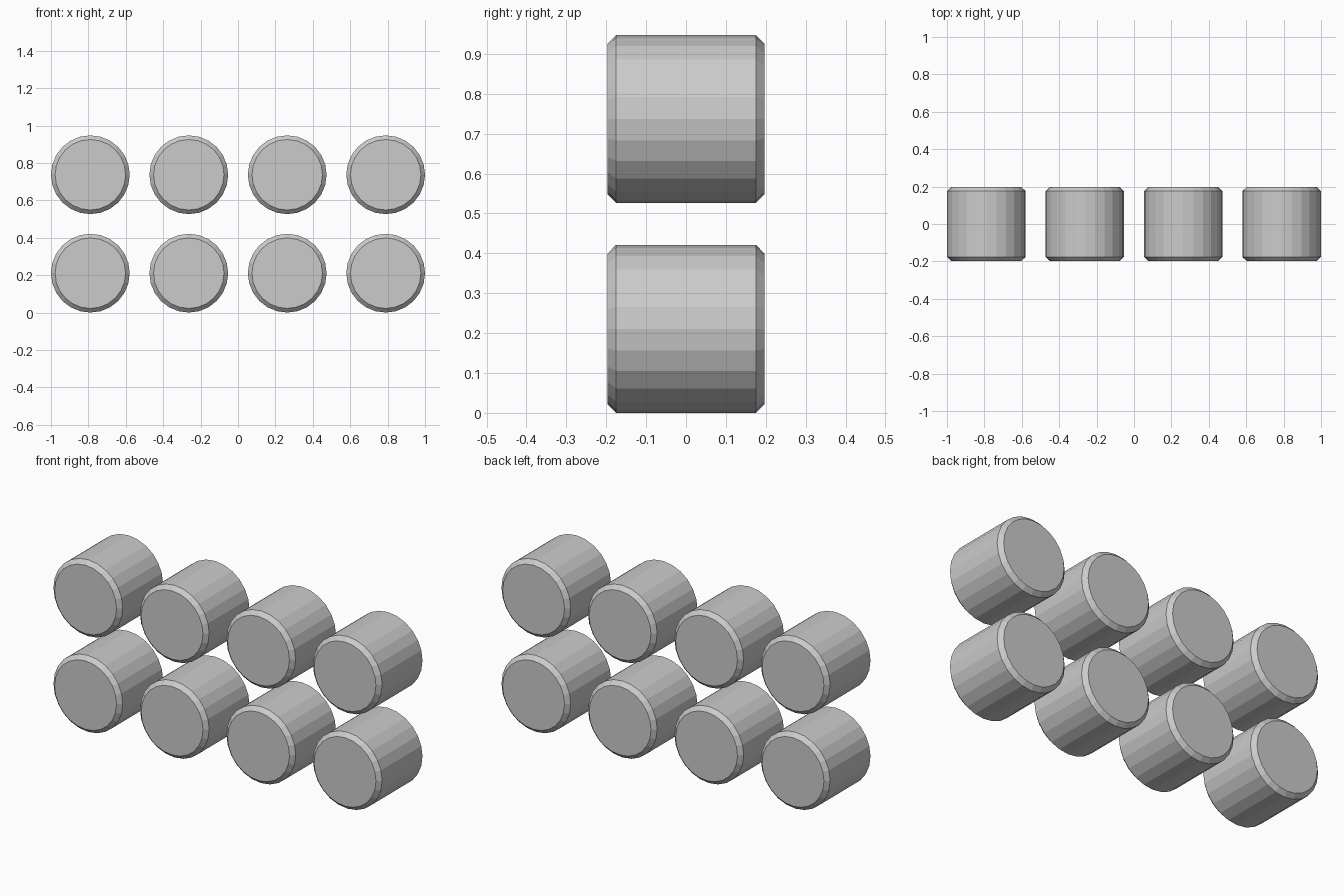
import bpy, math

if "Cube" in bpy.data.objects:
    bpy.data.objects.remove(bpy.data.objects["Cube"])

UNIT = 2 / 3.8            # spacing between barrel centres
RADIUS = 0.4 * UNIT
DEPTH = 0.75 * UNIT


def barrel(name, x, z):
    """Flat-shaded 24-sided cylinder along y with chamfered rims."""
    bpy.ops.mesh.primitive_cylinder_add(
        vertices=24, radius=RADIUS, depth=DEPTH,
        location=(x, 0, z), rotation=(math.pi / 2, 0, 0))
    ob = bpy.context.object
    ob.name = name
    # Chamfer only the two cap rims
    bevel = ob.modifiers.new("rim_chamfer", 'BEVEL')
    bevel.width = 0.022
    bevel.segments = 1
    bevel.limit_method = 'ANGLE'
    bevel.angle_limit = math.radians(40)
    return ob


# Two rows of four barrels
for row in range(2):
    for col in range(4):
        barrel(f"barrel_row{row + 1}_col{col + 1}",
               (col - 1.5) * UNIT, RADIUS + row * UNIT)
